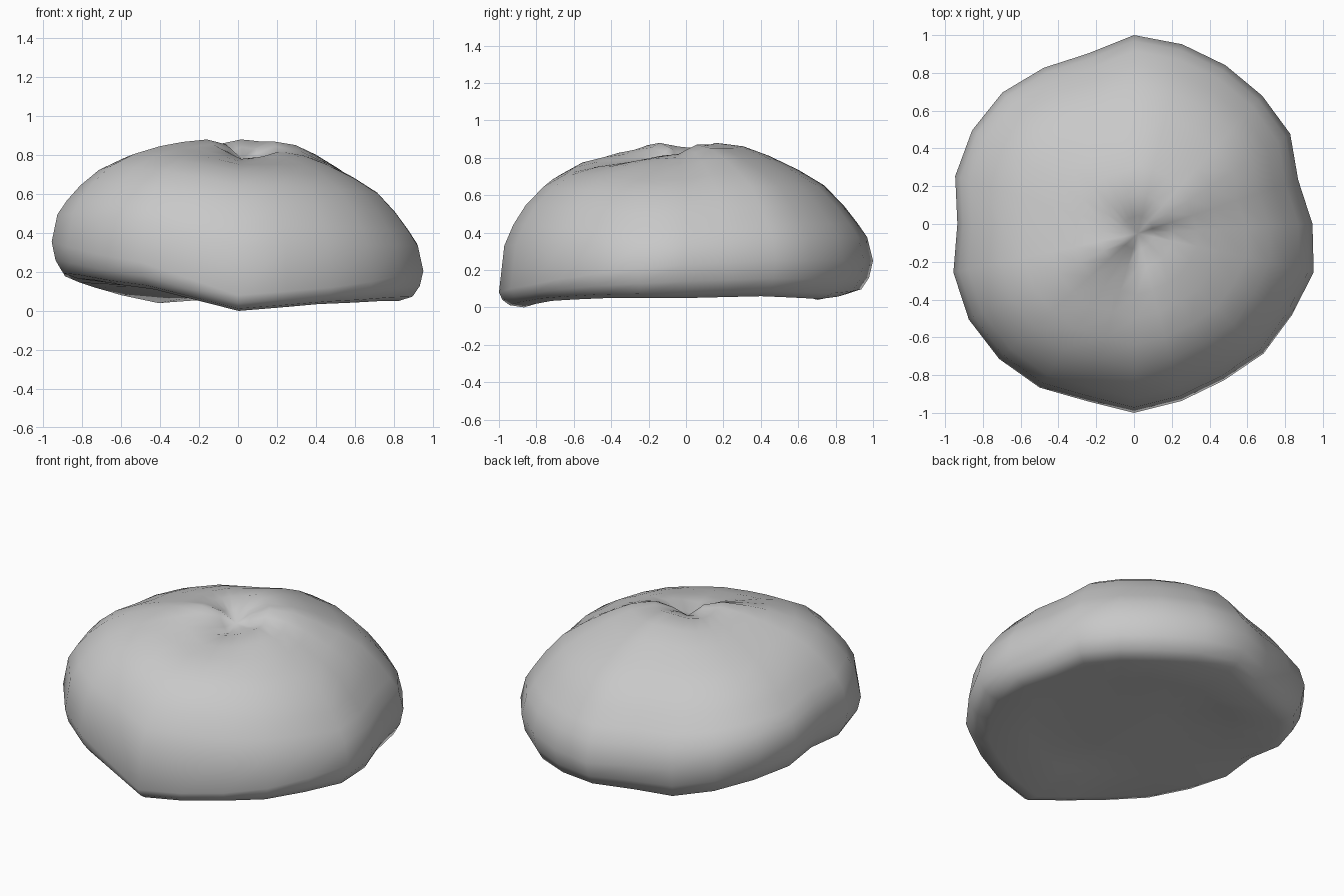
import bpy
import bmesh
import math
from mathutils import Vector

default_cube = bpy.data.objects.get("Cube")
if default_cube:
    bpy.data.objects.remove(default_cube)

# Plan outline: radius at equal angles, counter-clockwise from +x
OUTLINE = [.945, .9, .955, .96, .97, .985, 1, .935, .955, .985, .99, .98,
           .935, .99, 1.01, 1.01, 1, .97, 1, .97, .955, .97, .965, .985]
# Heights at twelve equal angles: widest line, underside rim, crest
WAIST = [.23, .25, .25, .25, .27, .35, .38, .33, .25, .08, .12, .18]
RIM = [.05, .06, .045, .07, .04, .12, .17, .16, .11, 0, .035, .05]
CREST = [.82, .87, .87, .88, .86, .85, .86, .88, .83, .78, .79, .81]
# Upper profile: share of the radius, then the rise from waist to crest
# for the sloping sides and for the full front
DOME = [(1, 0, 0), (.97, .2, .36), (.92, .32, .52), (.85, .47, .67),
        (.75, .64, .81), (.62, .77, .91), (.47, .89, .96), (.34, .97, .98),
        (.2, 1, 1), (.09, .94, .96)]
# Lower profile: share of the radius, share of the drop from waist to rim
BASE = [(.86, 1), (.94, .85), (.98, .5)]
SEGMENTS = len(OUTLINE)
DIMPLE = Vector((.02, -.05, .78))


def around(keys, index):
    """Cyclic interpolation of a list of keys at a segment index."""
    place = index * len(keys) / SEGMENTS
    low = int(place)
    blend = place - low
    return keys[low % len(keys)] * (1 - blend) + keys[(low + 1) % len(keys)] * blend


def plan(index, share):
    """Position in plan at a share of the outline radius."""
    angle = math.tau * index / SEGMENTS
    centre = DIMPLE * (1 - share)
    radius = OUTLINE[index] * share
    return centre.x + radius * math.cos(angle), centre.y + radius * math.sin(angle)


def upper_point(index, share, side, front):
    """Point between the waist and the crown."""
    angle = math.tau * index / SEGMENTS
    weight = max(0, -math.sin(angle + math.radians(12)))
    rise = side + (front - side) * weight
    waist = around(WAIST, index)
    return (*plan(index, share), waist + (around(CREST, index) - waist) * rise)


def lower_point(index, share, drop):
    """Point between the rim and the waist."""
    waist = around(WAIST, index)
    return (*plan(index, share), waist + (around(RIM, index) - waist) * drop)


def floor_point(index, share):
    """Point on the slightly hollow underside, which climbs towards -x."""
    x, y = plan(index, share)
    return x, y, .075 - .1 * min(0, x)


# Boulder: rings lofted from the underside up to the dimpled crown
bm = bmesh.new()
rows = [[floor_point(i, share) for i in range(SEGMENTS)] for share in (.25, .6)]
rows += [[lower_point(i, *step) for i in range(SEGMENTS)] for step in BASE]
rows += [[upper_point(i, *step) for i in range(SEGMENTS)] for step in DOME]
rings = [[bm.verts.new(point) for point in row] for row in rows]
for lower, upper in zip(rings, rings[1:]):
    for i in range(SEGMENTS):
        j = (i + 1) % SEGMENTS
        bm.faces.new((lower[i], lower[j], upper[j], upper[i]))
bottom = bm.verts.new(floor_point(0, 0))
crown = bm.verts.new(DIMPLE)
for i in range(SEGMENTS):
    j = (i + 1) % SEGMENTS
    bm.faces.new((bottom, rings[0][j], rings[0][i]))
    bm.faces.new((crown, rings[-1][i], rings[-1][j]))
bmesh.ops.recalc_face_normals(bm, faces=bm.faces)
for face in bm.faces:
    face.smooth = True
mesh = bpy.data.meshes.new("boulder")
bm.to_mesh(mesh)
bm.free()
boulder = bpy.data.objects.new("boulder", mesh)
bpy.context.collection.objects.link(boulder)

# Stone colour
stone = bpy.data.materials.new("stone grey")
stone.use_nodes = True
colour = (.58, .58, .58, 1)
stone.diffuse_color = colour
stone.node_tree.nodes["Principled BSDF"].inputs["Base Color"].default_value = colour
mesh.materials.append(stone)
